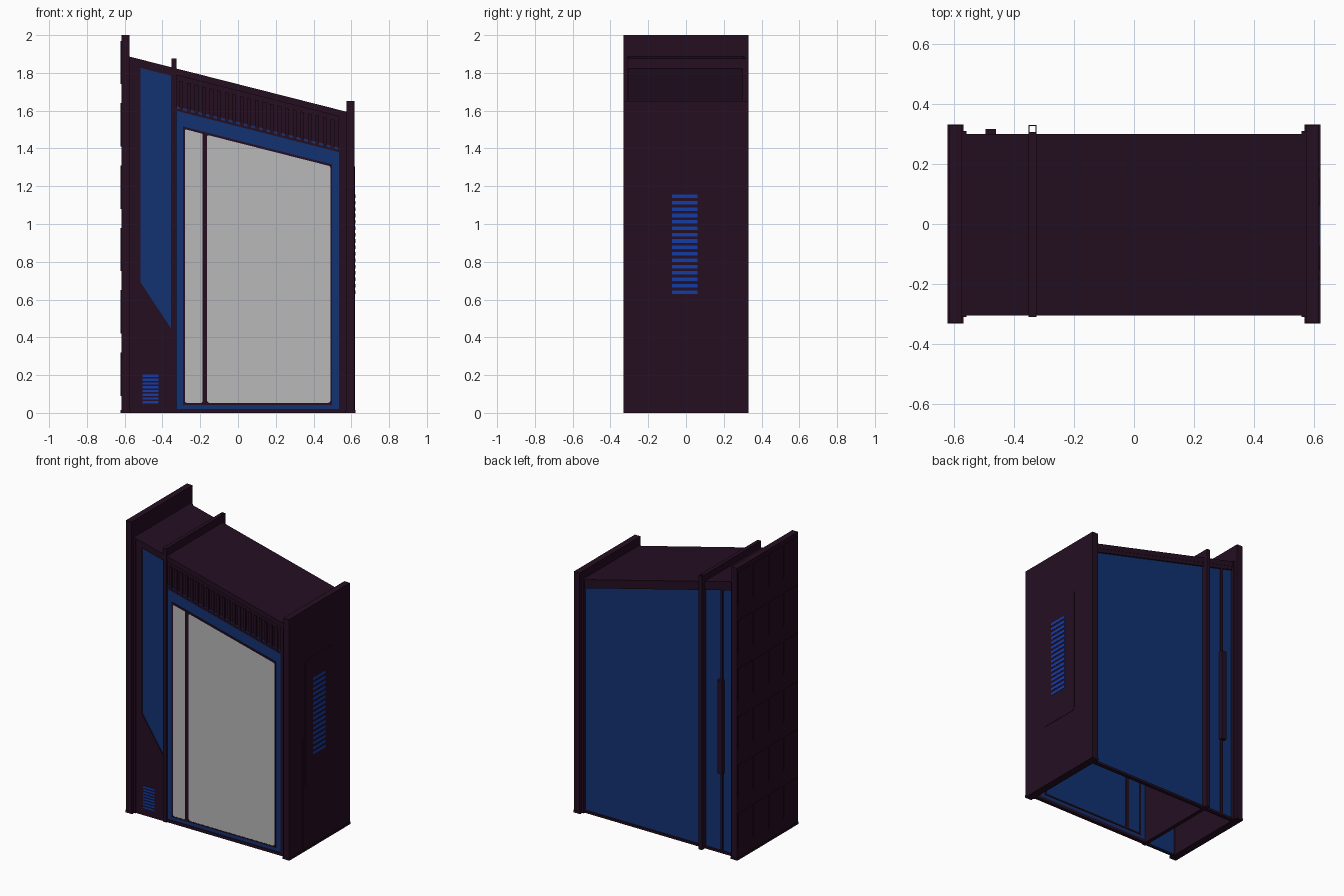
import bpy
import bmesh

cube = bpy.data.objects.get("Cube")
if cube:
    bpy.data.objects.remove(cube)


def material(name, rgb):
    m = bpy.data.materials.new(name)
    m.use_nodes = True
    m.diffuse_color = (*rgb, 1)
    m.node_tree.nodes["Principled BSDF"].inputs["Base Color"].default_value = (*rgb, 1)
    return m


DARK = material("dark plum", (0.018, 0.0045, 0.0155))
BLUE = material("deep blue", (0.006, 0.032, 0.17))
VENT = material("bright blue", (0.006, 0.045, 0.38))
GLASS = material("pale grey", (0.48, 0.48, 0.48))


def prism(name, outline, near, far, mat, axis="y", radius=0):
    """Extrude an outline of (x or y, z) points along an axis, rounding its corners if asked."""
    place = (lambda u, v, d: (u, d, v)) if axis == "y" else (lambda u, v, d: (d, u, v))
    bm = bmesh.new()
    a = [bm.verts.new(place(u, v, near)) for u, v in outline]
    b = [bm.verts.new(place(u, v, far)) for u, v in outline]
    bm.faces.new(a)
    bm.faces.new(b[::-1])
    n = len(a)
    for i in range(n):
        j = (i + 1) % n
        bm.faces.new((a[j], a[i], b[i], b[j]))
    if radius:
        edges = [bm.edges.get((p, q)) for p, q in zip(a, b)]
        bmesh.ops.bevel(bm, geom=edges, offset=radius, segments=4,
                        profile=0.5, affect="EDGES")
    bmesh.ops.recalc_face_normals(bm, faces=bm.faces)
    mesh = bpy.data.meshes.new(name)
    bm.to_mesh(mesh)
    bm.free()
    mesh.materials.append(mat)
    obj = bpy.data.objects.new(name, mesh)
    bpy.context.collection.objects.link(obj)
    return obj


def rect(u0, u1, v0, v1):
    return [(u0, v0), (u1, v0), (u1, v1), (u0, v1)]


def box(name, x0, x1, y0, y1, z0, z1, mat=DARK):
    return prism(name, rect(x0, x1, z0, z1), y0, y1, mat)


def slope(x, drop=0):
    return 1.885 - 0.254 * (x + 0.57) - drop


def sloped(x0, x1, bottom, drop):
    """Upright outline whose top runs parallel to the roof."""
    return [(x0, bottom), (x1, bottom), (x1, slope(x1, drop)), (x0, slope(x0, drop))]


def band(x0, x1, low, high):
    """Strip parallel to the roof."""
    return [(x0, slope(x0, low)), (x1, slope(x1, low)),
            (x1, slope(x1, high)), (x0, slope(x0, high))]


# Side walls with feet and inner jambs
for side, s, top in (("left", 1, 1.65), ("right", -1, 2.0)):
    box(side + "_wall", *sorted((s * 0.575, s * 0.618)), -0.33, 0.33, 0, top)
    box(side + "_wall_foot", *sorted((s * 0.57, s * 0.622)), -0.332, 0.332, 0, 0.015)
    for y in (-0.31, 0.28):
        prism(side + "_jamb", sloped(*sorted((s * 0.56, s * 0.576)), 0, 0),
              y, y + 0.03, DARK)

# Roof, dividing wall and its hollow rear post
prism("roof", band(-0.576, 0.576, 0.035, 0), -0.305, 0.3, DARK)
box("dividing_wall", -0.352, -0.326, -0.31, 0.307, 0, 1.875)
for x in (-0.352, -0.329):
    box("rear_post_side", x, x + 0.003, 0.307, 0.33, 0, 1.875)
box("rear_post_back", -0.352, -0.326, 0.327, 0.33, 0, 1.875)

# Front main panel, with dark surround
prism("front_panel", sloped(-0.33, 0.54, 0.015, 0.2), -0.298, -0.28, BLUE)
prism("front_edge_strip", sloped(0.535, 0.576, 0, 0.03), -0.303, -0.278, DARK)
box("front_sill", -0.33, 0.576, -0.303, -0.278, 0, 0.02)
prism("front_header", band(-0.33, 0.55, 0.222, 0.03), -0.295, -0.275, DARK)
prism("header_lower_rail", band(-0.326, 0.54, 0.224, 0.212), -0.303, -0.278, DARK)
for i in range(22):
    x = -0.31 + i * 0.04
    prism("header_slat", band(x, x + 0.02, 0.215, 0.06), -0.303, -0.29, DARK)

# Glazed door in the front panel
for y in (-0.303, -0.2805):
    for name, outline in (
        ("door_frame_hinge_side", sloped(-0.29, -0.281, 0.045, 0.298)),
        ("door_frame_far_side", sloped(0.489, 0.498, 0.045, 0.298)),
        ("door_frame_top", band(-0.29, 0.498, 0.31, 0.298)),
        ("door_frame_bottom", rect(-0.29, 0.498, 0.043, 0.053)),
        ("door_mullion", sloped(-0.188, -0.163, 0.045, 0.3)),
    ):
        prism(name, outline, y, y + 0.006, DARK)
prism("door_backing", sloped(-0.287, 0.495, 0.046, 0.3), -0.3, -0.295, DARK, radius=0.015)
prism("narrow_glass", sloped(-0.282, -0.186, 0.052, 0.307), -0.302, -0.297, GLASS, radius=0.015)
prism("wide_glass", sloped(-0.165, 0.49, 0.052, 0.307), -0.302, -0.297, GLASS, radius=0.018)

# Front narrow bay: blue sheet behind a dark cover with an angled cut
prism("narrow_bay_sheet", sloped(-0.576, -0.35, 0.005, 0.03), -0.296, -0.28, BLUE)
prism("narrow_bay_cover", [(-0.576, 0), (-0.35, 0), (-0.35, 0.44), (-0.515, 0.69),
                           (-0.515, slope(-0.515, 0.02)), (-0.576, slope(-0.576, 0.02))],
      -0.303, -0.295, DARK)
prism("narrow_bay_header", band(-0.52, -0.35, 0.045, 0.02), -0.303, -0.295, DARK)
for i in range(8):
    z = 0.05 + i * 0.02
    box("front_vent_bar", -0.505, -0.42, -0.306, -0.302, z, z + 0.012, VENT)

# Rear panels, header, sill and handle
prism("rear_main_panel", sloped(-0.33, 0.576, 0.01, 0.03), 0.275, 0.287, BLUE)
prism("rear_narrow_panel", sloped(-0.576, -0.35, 0.01, 0.03), 0.275, 0.287, BLUE)
prism("rear_header", band(-0.576, 0.576, 0.06, 0.03), 0.273, 0.298, DARK)
box("rear_sill", -0.576, 0.576, 0.273, 0.298, 0, 0.015)
prism("rear_bar", sloped(-0.485, -0.468, 0, 0.04), 0.28, 0.295, DARK)
box("rear_handle", -0.495, -0.46, 0.29, 0.318, 0.55, 1.19)

# Vent plate and seams on the left wall
prism("side_plate", rect(-0.155, 0.15, 0.43, 1.305), 0.617, 0.62, DARK, "x", 0.02)
for i in range(16):
    z = 0.63 + i * 0.0338
    prism("side_vent_bar", rect(-0.075, 0.06, z, z + 0.019), 0.619, 0.622, VENT, "x")
for y in (-0.183, 0.178):
    prism("side_seam", rect(y, y + 0.005, 0.015, 0.78), 0.617, 0.62, DARK, "x")

# Raised tiles on the right wall
for row in range(6):
    z = 0.09 + row * 0.33
    for y in (-0.32, -0.155, 0.01, 0.175):
        prism("wall_tile", rect(y, y + 0.145, z, z + 0.23), -0.622, -0.617, DARK, "x")
